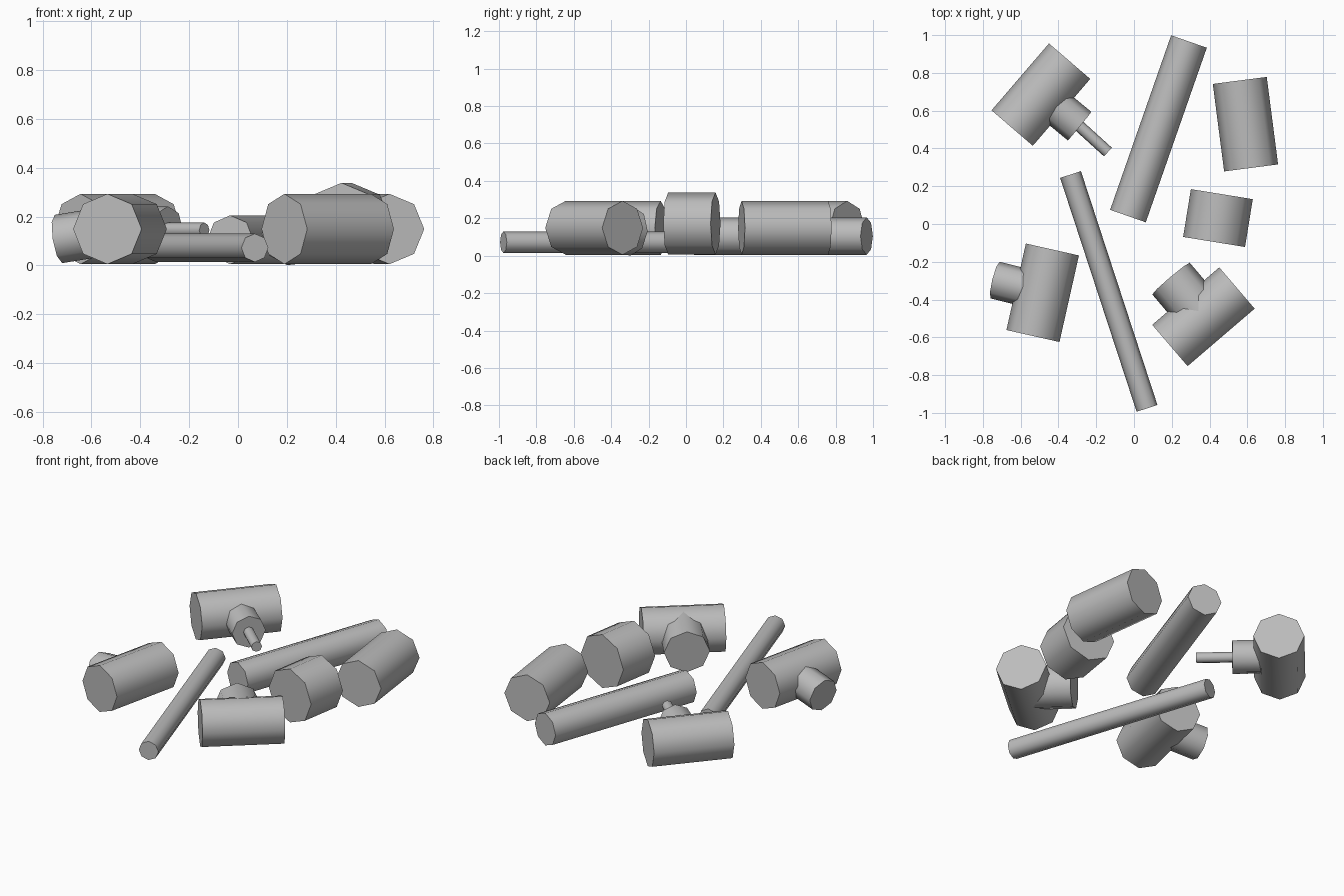
import bpy
import math
from mathutils import Vector

cube = bpy.data.objects.get("Cube")
if cube:
    bpy.data.objects.remove(cube, do_unlink=True)

# One plain grey for everything
grey = bpy.data.materials.new("wood_grey")
grey.use_nodes = True
colour = (0.5, 0.5, 0.5, 1.0)
grey.diffuse_color = colour
grey.node_tree.nodes["Principled BSDF"].inputs["Base Color"].default_value = colour


def log(name, start, end, radius):
    """Eight-sided log between two points, one corner line facing up."""
    a, b = Vector(start), Vector(end)
    axis = b - a
    bpy.ops.mesh.primitive_cylinder_add(
        vertices=8, radius=radius, depth=axis.length, location=(a + b) / 2,
        rotation=axis.to_track_quat('Z', 'Y').to_euler())
    obj = bpy.context.object
    obj.name = name
    obj.data.materials.append(grey)
    bpy.ops.object.shade_smooth_by_angle(angle=math.radians(50))
    return obj


THICK, Z = 0.144, 0.149

# Thick logs lying on the ground
log("back_right_log", (0.56, 0.76, Z), (0.62, 0.297, Z), THICK)
log("short_wide_log", (0.465, 0.158, 0.172), (0.424, -0.095, 0.172), 0.166)

# Long poles
log("long_pole", (0.291, 0.966, 0.105), (-0.032, 0.042, 0.105), 0.1)
log("thin_pole", (-0.336, 0.262, 0.072), (0.069, -0.976, 0.072), 0.058)

# Forked log with a stub and a twig
log("back_left_log", (-0.341, 0.862, Z), (-0.645, 0.508, Z), THICK)
log("back_left_stub", (-0.493, 0.687, Z), (-0.288, 0.518, 0.144), 0.098)
log("back_left_twig", (-0.33, 0.555, 0.144), (-0.138, 0.381, 0.144), 0.031)

# Forked log with a wide branch
log("front_right_log", (0.545, -0.339, Z), (0.19, -0.643, Z), THICK)
log("front_right_branch", (0.367, -0.491, Z), (0.196, -0.289, 0.131), 0.13)

# Forked log with a drooping branch
log("front_left_log", (-0.432, -0.135, Z), (-0.535, -0.593, Z), THICK)
log("front_left_branch", (-0.484, -0.36, Z), (-0.735, -0.297, 0.108), 0.1)
